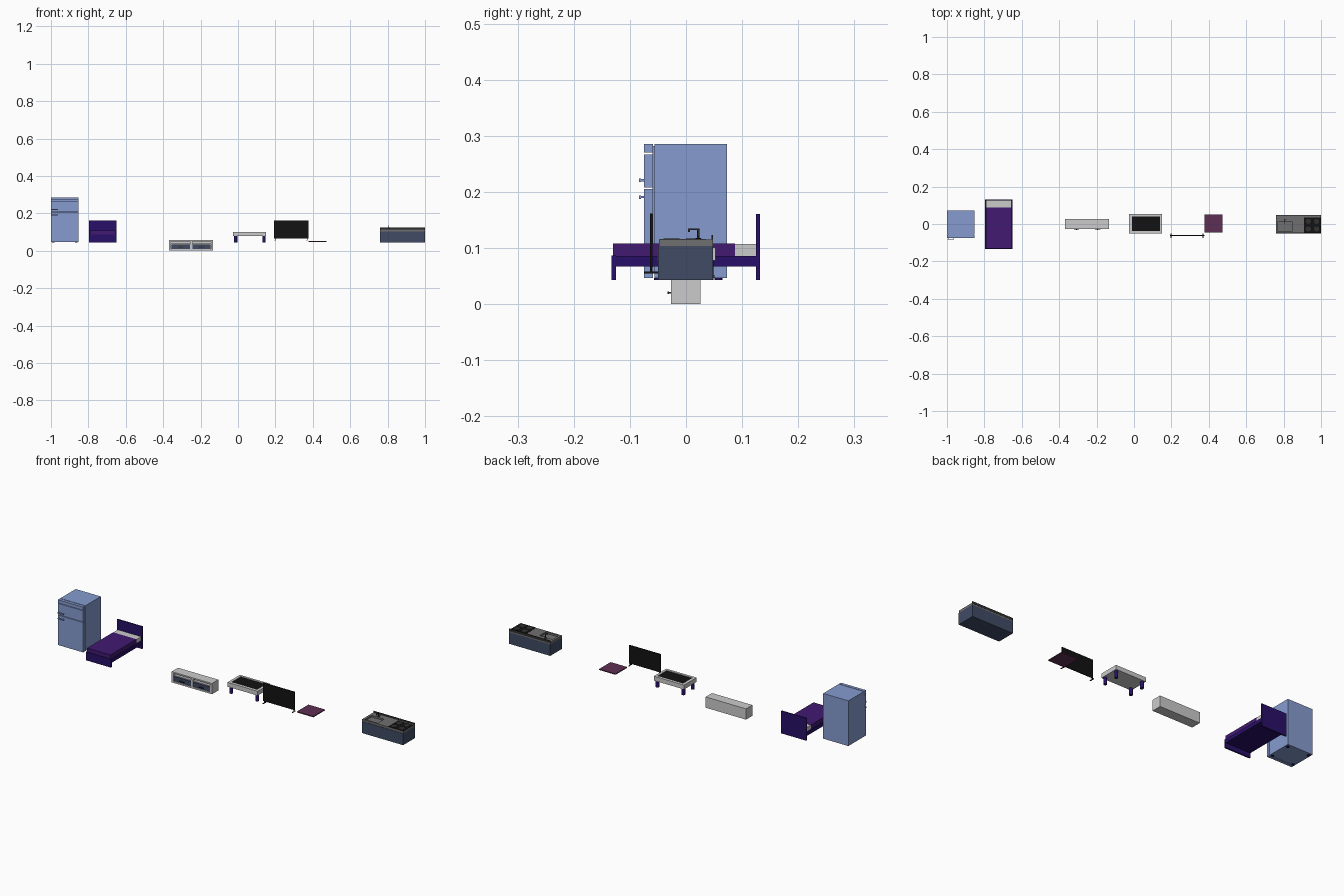
import bpy, math

if "Cube" in bpy.data.objects:
    bpy.data.objects.remove(bpy.data.objects["Cube"])

def mat(name, r, g, b):
    m = bpy.data.materials.new(name)
    m.diffuse_color = (r, g, b, 1)
    m.use_nodes = True
    m.node_tree.nodes["Principled BSDF"].inputs["Base Color"].default_value = m.diffuse_color
    return m

BLUE = mat("light_blue", .24, .33, .63)
INDIGO = mat("indigo", .022, .005, .14)
PURPLE = mat("purple", .055, .010, .17)
NAVY = mat("slate_blue", .05, .07, .13)
BLACK = mat("black", .006, .006, .006)
DARK = mat("dark_grey", .03, .03, .03)
STEEL = mat("steel", .16, .16, .16)
PLUM = mat("plum", .11, .028, .09)

def box(name, x0, x1, y0, y1, z0, z1, m=None, bevel=0):
    bpy.ops.mesh.primitive_cube_add(size=1, location=((x0+x1)/2, (y0+y1)/2, (z0+z1)/2))
    o = bpy.context.object
    o.name = name
    o.scale = (x1-x0, y1-y0, z1-z0)
    bpy.ops.object.transform_apply(location=False, rotation=False, scale=True)
    if m:
        o.data.materials.append(m)
    if bevel:
        b = o.modifiers.new("bevel", 'BEVEL')
        b.width, b.segments = bevel, 2
    return o

def rod(name, x, y, z0, z1, r, m=None, n=16):
    bpy.ops.mesh.primitive_cylinder_add(vertices=n, radius=r, depth=z1-z0, location=(x, y, (z0+z1)/2))
    o = bpy.context.object
    o.name = name
    if m:
        o.data.materials.append(m)
    bpy.ops.object.shade_smooth_by_angle(angle=math.radians(40))
    return o

def cut(target, cutter):
    cutter.hide_render = True
    cutter.hide_set(True)
    d = target.modifiers.new("cut", 'BOOLEAN')
    d.operation, d.object, d.solver = 'DIFFERENCE', cutter, 'EXACT'

# Refrigerator: body, three front panels, handles, feet
X0, X1 = -1.0, -.853
box("fridge_body", X0, X1, -.056, .073, .047, .286, BLUE)
box("fridge_door_seal", X0+.006, X1-.006, -.06, -.056, .055, .282, BLUE)
for name, a, b in (("fridge_lower_door", .047, .205), ("fridge_freezer_door", .208, .267),
                   ("fridge_top_panel", .270, .286)):
    box(name, X0, X1, -.075, -.059, a, b, BLUE)
for z in (.191, .221):
    box("fridge_handle", -.996, -.962, -.084, -.080, z-.003, z+.003, BLUE)
    for x in (-.994, -.967):
        box("fridge_handle_mount", x, x+.003, -.081, -.075, z-.002, z+.002, BLUE)
for x in (X0+.012, X1-.012):
    for y in (-.05, .058):
        rod("fridge_foot", x, y, .043, .047, .007, INDIGO)

# Bed: boards, rails, mattress, pillow
box("bed_headboard", -.796, -.649, .125, .132, .043, .161, INDIGO)
box("bed_footboard", -.796, -.649, -.133, -.125, .043, .087, INDIGO)
box("bed_frame", -.796, -.649, -.126, .126, .067, .086, INDIGO)
box("bed_mattress", -.791, -.654, -.130, .087, .085, .108, PURPLE)
box("bed_pillow", -.791, -.654, .087, .125, .085, .107)

# Low media cabinet: panels, drawers, knobs
box("cabinet_top", -.369, -.133, -.027, .026, .050, .057)
box("cabinet_bottom", -.369, -.133, -.027, .026, 0, .008)
box("cabinet_back", -.369, -.133, .021, .026, .008, .050)
for x in (-.369, -.2555, -.144):
    box("cabinet_upright", x, x+.011, -.027, .021, .008, .050)
for a, b in ((-.358, -.2555), (-.2445, -.144)):
    box("cabinet_shelf", a, b, -.024, .021, .036, .040)
    box("cabinet_drawer", a+.002, b-.002, -.026, .018, .010, .034, NAVY)
    c = (a+b)/2
    box("drawer_handle", c-.014, c+.014, -.033, -.030, .018, .023, DARK)
    box("drawer_handle_mount", c-.003, c+.003, -.031, -.026, .019, .022, DARK)

# Coffee table: framed top with inset dark panel, four legs
frame = box("table_frame", -.026, .151, -.051, .053, .078, .101)
cut(frame, box("table_recess_cutter", -.012, .138, -.038, .041, .096, .12))
box("table_inset", -.012, .138, -.038, .041, .095, .098, BLACK)
for x in (-.013, .139):
    for y in (-.038, .040):
        rod("table_leg", x, y, .043, .079, .009, INDIGO)

# Television: panel and end feet
box("tv_panel", .192, .376, -.0645, -.060, .066, .162, BLACK)
for x in (.198, .370):
    box("tv_foot_post", x-.0015, x+.0015, -.064, -.0605, .057, .067, BLACK)
    box("tv_foot", x-.0025, x+.0025, -.075, -.050, .055, .058, BLACK)

# Rug
box("rug", .376, .472, -.045, .051, .047, .052, PLUM)

# Kitchen unit: base, worktop with sink recess, backsplash
box("kitchen_base", .760, 1.0, -.050, .048, .043, .104, NAVY)
top = box("kitchen_worktop", .759, 1.0, -.048, .048, .104, .115, STEEL)
cut(top, box("sink_cutter", .771, .845, -.040, .014, .106, .13))
box("kitchen_backsplash", .759, 1.0, .0455, .0485, .110, .123, DARK)
box("hob", .910, .999, -.047, .036, .113, .1165, BLACK)
for x in (.932, .976):
    for y in (-.026, .014):
        rod("hob_ring", x, y, .1165, .117, .014, DARK, 24)

# Tap: riser, spout and lever
rod("tap_base", .806, .022, .115, .118, .005, DARK)
rod("tap_riser", .806, .022, .117, .135, .002, DARK)
box("tap_spout", .804, .808, .004, .023, .132, .135, DARK)
box("tap_nozzle", .804, .808, .004, .007, .129, .133, DARK)
box("tap_lever", .806, .816, .021, .023, .120, .122, DARK)
